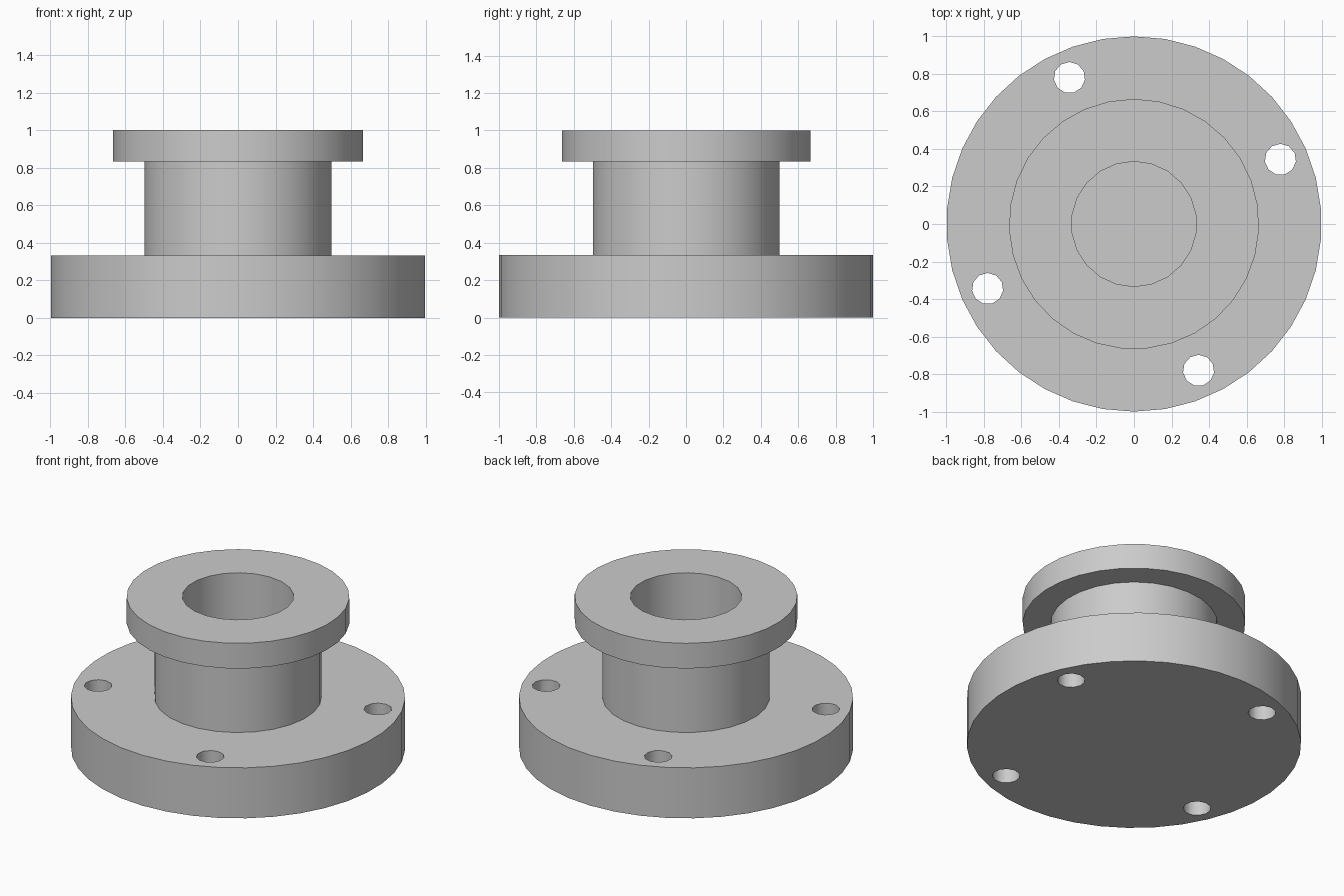
import bpy
import math

cube = bpy.data.objects.get("Cube")
if cube:
    bpy.data.objects.remove(cube, do_unlink=True)

# Single plain grey
grey = bpy.data.materials.new("plain grey")
grey.use_nodes = True
colour = (0.6, 0.6, 0.6, 1)
grey.diffuse_color = colour
grey.node_tree.nodes["Principled BSDF"].inputs["Base Color"].default_value = colour


def cylinder(name, radius, bottom, top, x=0, y=0):
    """Upright cylinder whose side count grows with its radius."""
    bpy.ops.mesh.primitive_cylinder_add(
        vertices=round(38 * math.sqrt(radius)), radius=radius,
        depth=top - bottom, location=(x, y, (bottom + top) / 2))
    obj = bpy.context.object
    obj.name = name
    obj.data.materials.append(grey)
    return obj


def cut(target, cutter):
    """Subtract the cutter from the target and discard it."""
    mod = target.modifiers.new("cut", "BOOLEAN")
    mod.operation = "DIFFERENCE"
    mod.solver = "EXACT"
    mod.object = cutter
    bpy.context.view_layer.objects.active = target
    bpy.ops.object.modifier_apply(modifier=mod.name)
    bpy.data.objects.remove(cutter, do_unlink=True)


BASE_TOP, NECK_TOP, TOP = 1 / 3, 5 / 6, 1.0

# Base plate with four bolt holes
base = cylinder("base_plate", 1.0, 0, BASE_TOP)
hole_circle = 0.853
hole_angle = math.radians(23.8)
for i in range(4):
    a = hole_angle + i * math.pi / 2
    cut(base, cylinder("bolt_hole_cutter", 1 / 12, -0.1, BASE_TOP + 0.1,
                       hole_circle * math.cos(a), hole_circle * math.sin(a)))

# Neck and top flange, bored down to the base plate
neck = cylinder("neck", 0.5, BASE_TOP, NECK_TOP)
flange = cylinder("top_flange", 2 / 3, NECK_TOP, TOP)
for part in (neck, flange):
    cut(part, cylinder("bore_cutter", 1 / 3, BASE_TOP - 0.1, TOP + 0.1))

# Smooth walls with crisp rims
for part in (base, neck, flange):
    bpy.ops.object.select_all(action="DESELECT")
    part.select_set(True)
    bpy.context.view_layer.objects.active = part
    bpy.ops.object.shade_smooth_by_angle(angle=math.radians(40))
